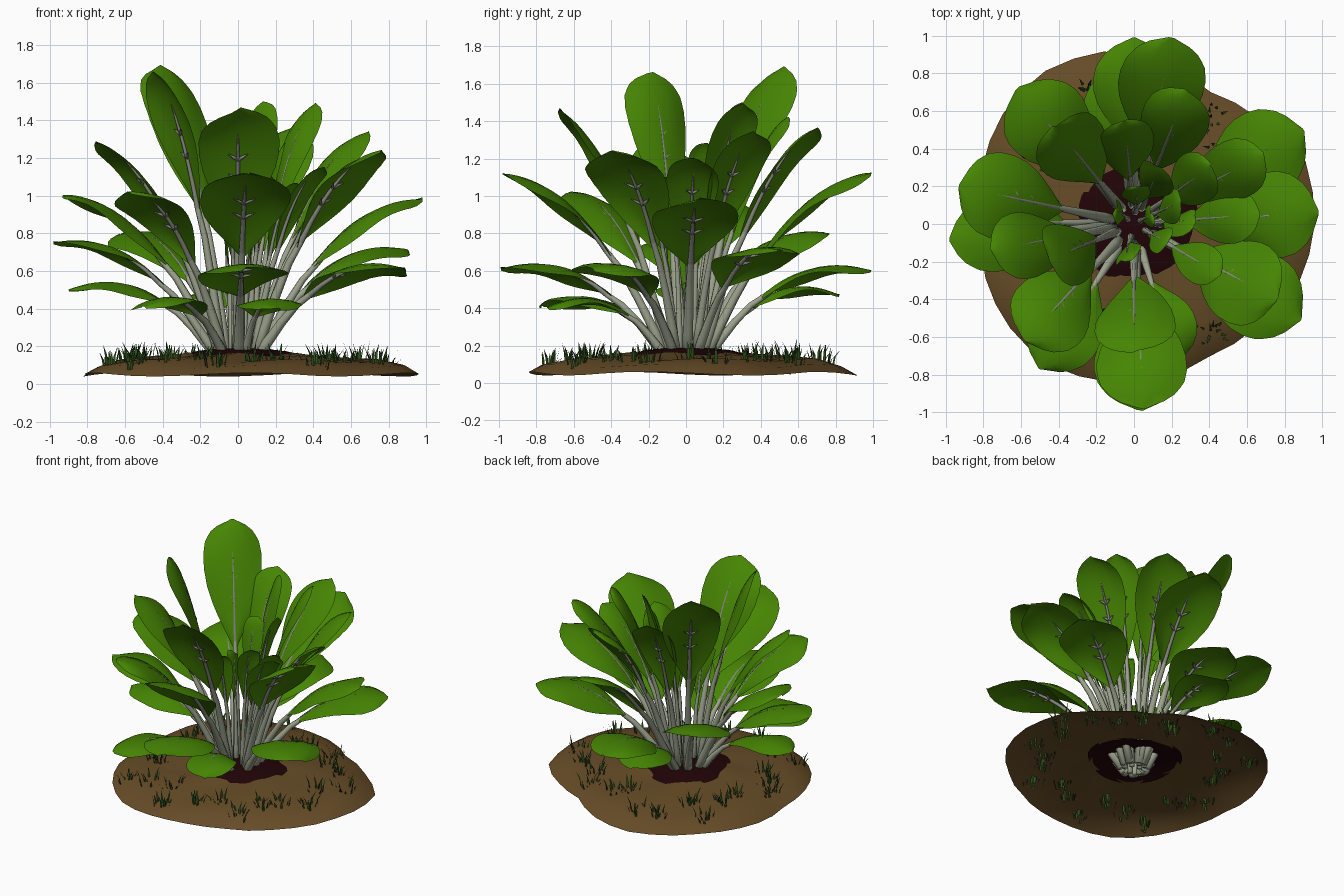
import bpy, bmesh, math, random
from mathutils import Vector

if "Cube" in bpy.data.objects:
    bpy.data.objects.remove(bpy.data.objects["Cube"])

random.seed(4)


def material(name, rgb):
    m = bpy.data.materials.new(name)
    m.diffuse_color = (*rgb, 1)
    m.use_nodes = True
    m.node_tree.nodes["Principled BSDF"].inputs["Base Color"].default_value = m.diffuse_color
    return m


LEAF = material("leaf green", (0.062, 0.235, 0.001))
STEM = material("pale stem", (0.34, 0.37, 0.27))
VEIN = material("grey vein", (0.24, 0.25, 0.21))
EARTH = material("brown earth", (0.132, 0.072, 0.020))
DARK = material("dark soil", (0.015, 0.001, 0.002))
GRASS = material("grass green", (0.025, 0.075, 0.010))


def finish(bm, name, mats, smooth=True):
    me = bpy.data.meshes.new(name)
    bm.to_mesh(me)
    bm.free()
    for m in mats:
        me.materials.append(m)
    ob = bpy.data.objects.new(name, me)
    bpy.context.collection.objects.link(ob)
    for p in me.polygons:
        p.use_smooth = smooth
    return ob


def lerp_table(table, s):
    for (a, va), (b, vb) in zip(table, table[1:]):
        if s <= b:
            return va + (vb - va) * (s - a) / (b - a)
    return table[-1][1]


def skin(bm, rows, closed=False, mat=lambda i: 0):
    """Join rows of points into a sheet (or a tube when closed)."""
    vr = [[bm.verts.new(p) for p in r] for r in rows]
    n = len(rows[0])
    for i in range(len(vr) - 1):
        for j in range(n if closed else n - 1):
            k = (j + 1) % n
            f = bm.faces.new((vr[i][j], vr[i][k], vr[i + 1][k], vr[i + 1][j]))
            f.material_index = mat(i)
    return vr


def tube(bm, path, radii, side, mat=lambda i: 0, sides=6):
    rows = []
    for i, p in enumerate(path):
        t = (path[min(i + 1, len(path) - 1)] - path[max(i - 1, 0)]).normalized()
        n = side.cross(t).normalized()
        b = t.cross(n)
        rows.append([p + radii[i] * (b * math.cos(a) + n * math.sin(a))
                     for a in (math.tau * k / sides for k in range(sides))])
    bm.faces.new(skin(bm, rows, True, mat)[0][::-1])


# Half-width of a blade along its length
OUTLINE = [(0, .08), (.1, .36), (.22, .66), (.36, .89), (.5, .99), (.63, 1),
           (.76, .92), (.87, .72), (.95, .43), (1, .06)]
BLADE_START = 0.36


def leaf(blades, stems, x, y, z, width, twist):
    a, r = math.atan2(y, x), math.hypot(x, y)
    d = Vector((math.cos(a), math.sin(a), 0))
    side = Vector((-d.y, d.x, 0))
    up = Vector((0, 0, 1))
    p0 = d * min(0.085, 0.3 * r) + up * 0.09
    p2 = d * r + up * z
    k = 0.55 + 0.47 / z                      # low leaves arch, tall ones stand
    p1 = d * (0.52 * r) + up * (0.13 + (z - 0.13) * k)
    roll = random.uniform(-twist, twist)

    def point(t):
        return p0 * (1 - t) ** 2 + p1 * 2 * t * (1 - t) + p2 * t * t

    def normal(t):
        tan = (p1 - p0) * (1 - t) + (p2 - p1) * t
        return tan.cross(side).normalized()

    # blade
    rows = []
    phase = random.uniform(0, 6)
    for i in range(17):
        s = i / 16
        t = BLADE_START + (1 - BLADE_START) * s
        w = width / 2 * lerp_table(OUTLINE, s)
        nn = normal(t) * math.cos(roll) - side * math.sin(roll)
        ss = side * math.cos(roll) + normal(t) * math.sin(roll)
        row = []
        for j in range(-3, 4):
            u = j / 3
            wave = 0.03 * width * math.sin(7 * s + phase + 2 * u) * abs(u)
            row.append(point(t) + ss * u * w + nn * (wave - 0.22 * w * u * u))
        rows.append(row)
    skin(blades, rows)

    # stem running into the midrib, under the blade
    thick = 0.013 + 0.033 * min(width, 0.45)
    ts = [0, .1, .2, .3, .38, .46, .54, .62, .70, .77]
    rad = [thick * f for f in (1.1, 1, .85, .7, .58, .48, .42, .36, .27, .08)]
    path = [point(t) - normal(t) * (0.75 * q if t > .36 else 0)
            for t, q in zip(ts, rad)]
    tube(stems, path, rad, side, lambda i: int(i >= 4))

    # short side veins on the underside
    if width > 0.25:
        for t in (.54, .63):
            for sg in (-1, 1):
                tan = (point(t + .05) - point(t)).normalized()
                q = point(t) - normal(t) * 0.010
                out = (side * sg + tan * 0.8) * 0.12 * width
                tube(stems, [q, q + out * .5, q + out - normal(t) * .006],
                     [.010, .009, .003], normal(t), lambda i: 1, 4)


# Leaf tips: x, y, z and blade width
LOW = [(0, .99, .60, .44), (.90, .50, .71, .46), (.89, -.50, .61, .46),
       (.03, -.99, .61, .48), (-.50, -.77, .41, .40), (.22, -.74, .40, .34),
       (-.90, .02, .50, .36), (-.12, .82, .47, .36), (-.98, -.08, .75, .38)]
MIDDLE = [(-.93, .20, 1.00, .46), (-.62, .72, .80, .46), (.98, .06, .98, .46),
          (.20, .99, 1.12, .46), (.05, -.98, 1.12, .48),
          (-.58, -.62, 1.02, .44), (.76, -.40, 1.24, .46),
          (-.76, -.14, 1.28, .36)]
TALL = [(-.42, .52, 1.69, .40), (-.45, -.19, 1.66, .36), (0, -.68, 1.46, .43),
        (.28, .71, 1.36, .36), (.69, .37, 1.34, .32), (.41, .31, 1.49, .28),
        (-.05, .55, 1.42, .30), (.67, .05, 1.20, .28)]
HEART = [(.25, .12, 1.28, .18), (.46, -.27, 1.15, .22), (-.05, -.20, 1.02, .16),
         (.18, -.10, 1.10, .16), (.02, .20, 1.20, .16), (.14, .30, 1.50, .22),
         (.10, .05, .90, .12), (-.10, .08, .95, .13), (.33, .02, 1.05, .18)]

for name, ring, twist in (("low", LOW, .1), ("middle", MIDDLE, .15),
                          ("tall", TALL, .15), ("heart", HEART, .8)):
    blades, stems = bmesh.new(), bmesh.new()
    for tip in ring:
        leaf(blades, stems, *tip, twist)
    finish(blades, name + "_leaf_blades", [LEAF])
    finish(stems, name + "_leaf_stems", [STEM, VEIN])

# Earth mound: radius of the uneven rim every 20 degrees from +x
RIM = [.96, .97, .87, .81, .88, .93, .94, .91, .86, .81, .84, .86, .87, .85,
       .83, .81, .85, .93]
PROFILE = [(1, .05), (.92, .092), (.78, .122), (.55, .140), (.33, .157)]
N = 36
ANGLES = [math.tau * k / N for k in range(N)]


def on_mound(f, a, z):
    q = (a % math.tau) / math.tau * len(RIM)
    i = int(q)
    r0, r1 = RIM[i % len(RIM)], RIM[(i + 1) % len(RIM)]
    r = f * (r0 + (r1 - r0) * (q - i))
    return Vector((r * math.cos(a), r * math.sin(a), z))


bm = bmesh.new()
skin(bm, [[on_mound(f, a, z + .010 * math.sin(5 * a + 9 * f)) for a in ANGLES]
          for f, z in PROFILE], True)
finish(bm, "earth_mound", [EARTH])

# Dark soil round the stems
bm = bmesh.new()
soil = skin(bm, [[on_mound(f, a, z) for a in ANGLES]
                 for f, z in ((.36, .150), (.27, .174), (.14, .188))], True)
bm.faces.new(soil[-1])
finish(bm, "dark_soil", [DARK])

# Grass tufts scattered over the mound
bm = bmesh.new()
for i in range(26):
    a = math.tau * (i + random.uniform(-.3, .3)) / 26
    f = (.66, .84, .75)[i % 3] + random.uniform(-.05, .05)
    c = on_mound(f, a, lerp_table([(-r, z) for r, z in PROFILE], -f))
    for _ in range(12):
        b = random.uniform(0, math.tau)
        out = Vector((math.cos(b), math.sin(b), 0))
        w = Vector((-out.y, out.x, 0)) * .007
        base = c + out * random.uniform(0, .07) - Vector((0, 0, random.uniform(.02, .06)))
        base.z = max(base.z, .005)
        h = random.uniform(.07, .13)
        mid = base + out * .012 + Vector((0, 0, h * .6))
        tip = base + out * random.uniform(.02, .05) + Vector((0, 0, h))
        q = [bm.verts.new(p) for p in (base - w, base + w, mid + w, mid - w, tip)]
        bm.faces.new(q[:4])
        bm.faces.new((q[3], q[2], q[4]))
finish(bm, "grass_tufts", [GRASS], False)
